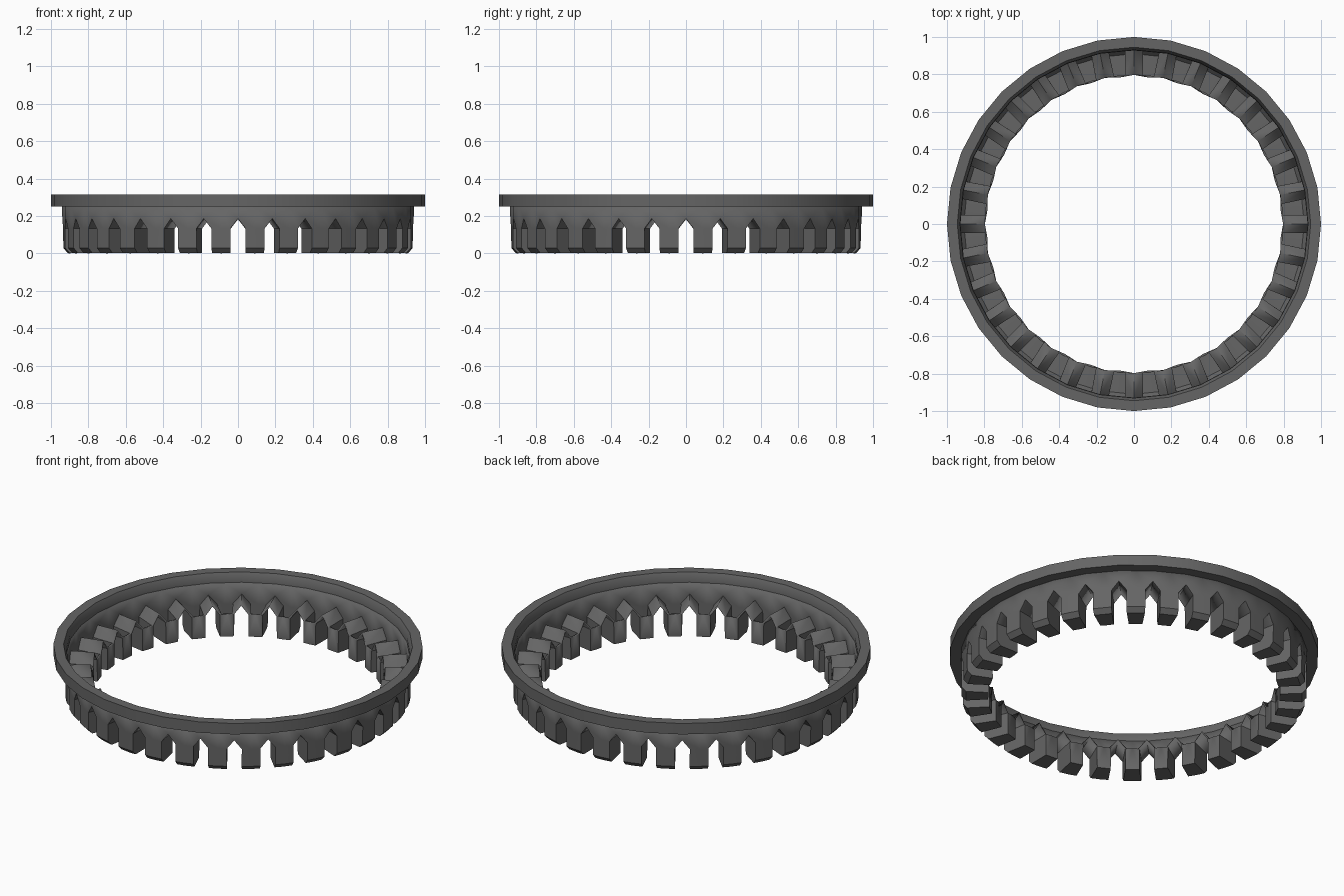
import bpy, bmesh, math

if "Cube" in bpy.data.objects:
    bpy.data.objects.remove(bpy.data.objects["Cube"])

N = 32                      # sides, one slot at every corner
H = math.pi / N             # half a segment

grey = bpy.data.materials.new("dark_grey")
grey.diffuse_color = (0.13, 0.13, 0.13, 1)
grey.use_nodes = True
grey.node_tree.nodes["Principled BSDF"].inputs["Base Color"].default_value = grey.diffuse_color


def finish(bm, name):
    bmesh.ops.remove_doubles(bm, verts=bm.verts, dist=0.0002)
    bmesh.ops.recalc_face_normals(bm, faces=bm.faces)
    me = bpy.data.meshes.new(name)
    bm.to_mesh(me)
    bm.free()
    me.materials.append(grey)
    ob = bpy.data.objects.new(name, me)
    bpy.context.collection.objects.link(ob)
    bpy.ops.object.select_all(action='DESELECT')
    ob.select_set(True)
    bpy.context.view_layer.objects.active = ob
    bpy.ops.object.shade_smooth_by_angle(angle=math.radians(30))
    return ob


# top flange: closed profile swept round the ring
profile = [(0.93, 0.25), (1.0, 0.25), (1.0, 0.315), (0.945, 0.315), (0.93, 0.285)]
bm = bmesh.new()
rings = [[bm.verts.new((r * math.cos(2 * H * k), r * math.sin(2 * H * k), z))
          for r, z in profile] for k in range(N)]
for k in range(N):
    a, b = rings[k], rings[(k + 1) % N]
    for i in range(len(profile)):
        j = (i + 1) % len(profile)
        bm.faces.new((a[i], b[i], b[j], a[j]))
finish(bm, "top_flange")

# slotted wall with hollow teeth and peaked slot roofs
RO, RB, RI = 0.934, 0.912, 0.797    # wall, bottom chamfer, inner tooth face
W, TIP, SH, CH = 0.044, 0.188, 0.134, 0.03   # slot half width and heights
MID = None                          # marks the tooth centre line

half = [
    # wall above slot
    [(RO, 0, 0.26), (RO, MID, 0.26), (RO, MID, SH), (RO, W, SH), (RO, 0, TIP)],
    # tooth outside, chamfer, bottom, inside
    [(RO, W, SH), (RO, MID, SH), (RO, MID, CH), (RO, W, CH)],
    [(RO, W, CH), (RO, MID, CH), (RB, MID, 0.006), (RB, W, 0.006)],
    [(RB, W, 0.006), (RB, MID, 0.006), (RI, MID, 0.006), (RI, W, 0.006)],
    [(RI, W, 0.006), (RI, MID, 0.006), (RI, MID, SH), (RI, W, SH)],
    # slot side and roof slope
    [(RO, W, SH), (RO, W, CH), (RB, W, 0.006), (RI, W, 0.006), (RI, W, SH)],
    [(RO, 0, TIP), (RO, W, SH), (RI, W, SH), (RI, 0, TIP)],
]

bm = bmesh.new()
for k in range(N):
    c, s = math.cos(2 * H * k), math.sin(2 * H * k)
    for side in (1, -1):
        for poly in half:
            vs = []
            for r, t, z in poly:
                if t is None:
                    t = r * math.sin(H) * math.cos(H)
                x, y = r - t * math.tan(H), t * side
                vs.append(bm.verts.new((x * c - y * s, x * s + y * c, z)))
            bm.faces.new(vs)
ob = finish(bm, "slotted_wall")
sol = ob.modifiers.new("thickness", 'SOLIDIFY')
sol.thickness = 0.012
sol.offset = 0
